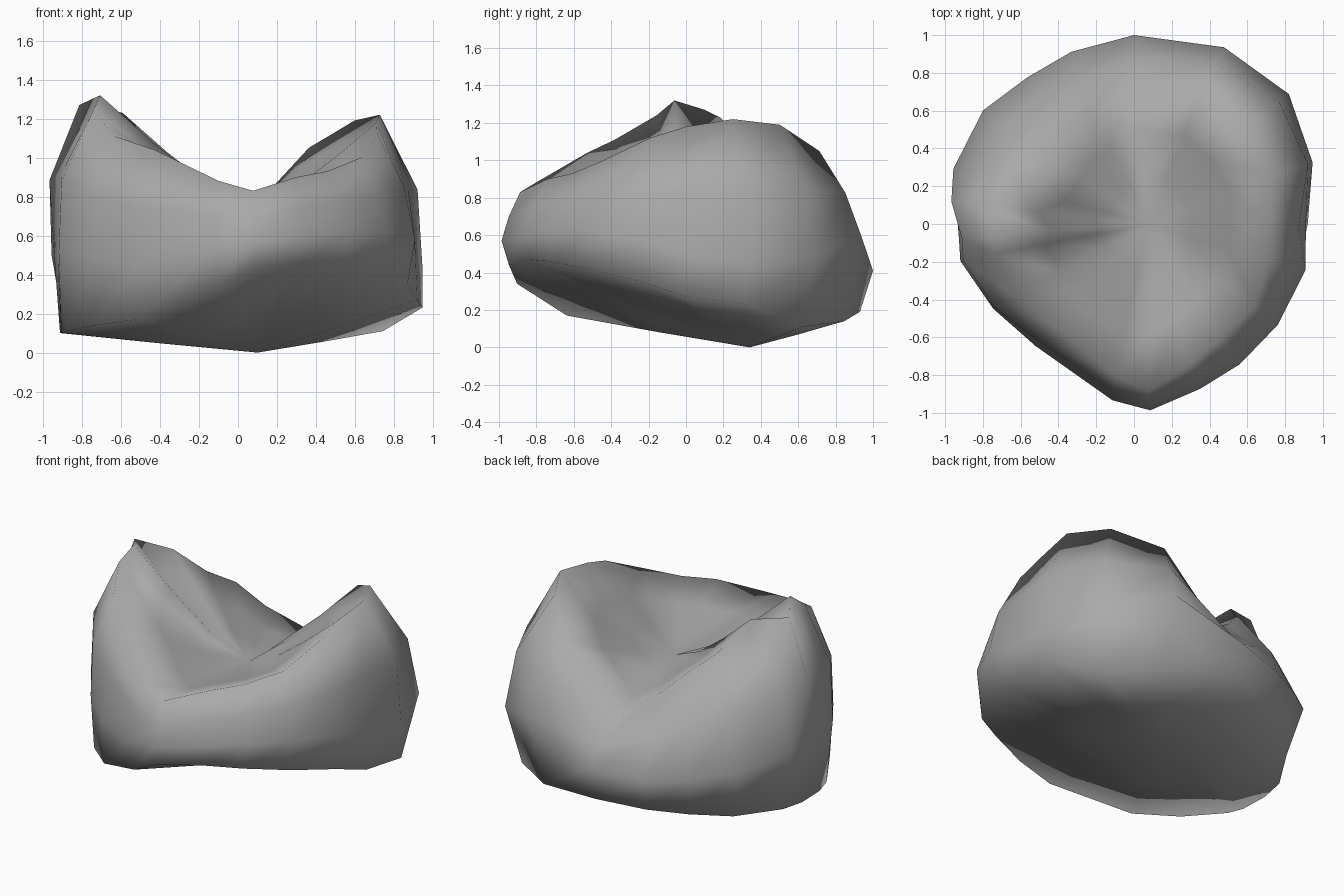
import bpy
import bmesh
from math import cos, sin, radians
from mathutils import Vector

default_cube = bpy.data.objects.get("Cube")
if default_cube:
    bpy.data.objects.remove(default_cube, do_unlink=True)

# Directions of the corners, counter-clockwise from +x, in degrees
directions = [0, 19, 40, 63, 90, 110, 126, 143, 163, 173, 185, 192, 211, 231, 263, 275, 292, 307, 325, 345]
SIDES = len(directions)

# Control loops as radius and height in each direction
base_radius = [.92, 1, .97, .95, .93, .9, .87, .9, .93, .92, .91, .9, .85, .82, .91, .95, .92, .92, .91, .9]
base_height = [.27, .23, .11, .14, .19, .17, .14, .12, .11, .1, .1, .11, .14, .17, .34, .44, .47, .46, .42, .35]
waist_radius = [.91, 1, 1.07, 1.05, 1, .97, .96, 1, 1, .95, .93, .94, .87, .83, .94, .99, .94, .93, .93, .94]
waist_height = [.5, .45, .48, .6, .41, .38, .4, .44, .5, .5, .5, .52, .48, .45, .54, .57, .6, .62, .62, .58]
crest_radius = [.71, .77, .78, .8, .75, .64, .63, .6, .62, .82, .71, .76, .74, .68, .81, .89, .8, .76, .77, .74]
crest_height = [1.18, 1.22, 1.19, 1.05, .64, .8, .95, 1.05, 1.23, 1.27, 1.32, 1.24, 1.11, 1.04, .88, .83, .9, .93, 1, 1.12]

base_centre = Vector((.1, .34, 0))
bowl_centre = Vector((.08, 0, .75))


def ring(radii, heights):
    """Turn radius and height lists into a closed loop of points."""
    points = []
    for degrees, radius, height in zip(directions, radii, heights):
        angle = radians(degrees)
        points.append(Vector((radius * cos(angle), radius * sin(angle), height)))
    return points


def toward(centre, points, flat, rise):
    """Scale a loop toward a centre, with separate plan and height factors."""
    scale = Vector((flat, flat, rise))
    return [centre + (p - centre) * scale for p in points]


def shoulder(lower, upper):
    """Halfway loop that swells outward most where the side is tallest."""
    points = []
    for a, b in zip(lower, upper):
        middle = (a + b) / 2
        swell = 1 + .17 * (b.z - a.z) ** 2
        points.append(Vector((middle.x * swell, middle.y * swell, middle.z)))
    return points


def make_material(name, colour):
    material = bpy.data.materials.new(name)
    material.use_nodes = True
    material.diffuse_color = colour
    shader = next(n for n in material.node_tree.nodes if n.type == 'BSDF_PRINCIPLED')
    shader.inputs["Base Color"].default_value = colour
    shader.inputs["Roughness"].default_value = .8
    return material


# Loops from the underside, over the crest and down into the hollow
base = ring(base_radius, base_height)
waist = ring(waist_radius, waist_height)
crest = ring(crest_radius, crest_height)
loops = [
    toward(base_centre, base, .5, .48),
    base,
    waist,
    shoulder(waist, crest),
    crest,
    toward(bowl_centre, crest, .66, .58),
    toward(bowl_centre, crest, .33, .22),
]

# Boulder skin
bm = bmesh.new()
rows = [[bm.verts.new(p) for p in loop] for loop in loops]
for low, high in zip(rows, rows[1:]):
    for i in range(SIDES):
        j = (i + 1) % SIDES
        bm.faces.new((low[i], low[j], high[j], high[i]))
bottom = bm.verts.new(base_centre)
top = bm.verts.new(bowl_centre)
for i in range(SIDES):
    j = (i + 1) % SIDES
    bm.faces.new((bottom, rows[0][j], rows[0][i]))
    bm.faces.new((top, rows[-1][i], rows[-1][j]))
bmesh.ops.recalc_face_normals(bm, faces=bm.faces)
for face in bm.faces:
    face.smooth = True

mesh = bpy.data.meshes.new("boulder")
bm.to_mesh(mesh)
bm.free()
mesh.materials.append(make_material("stone grey", (.4, .4, .4, 1)))
boulder = bpy.data.objects.new("boulder", mesh)
bpy.context.collection.objects.link(boulder)
